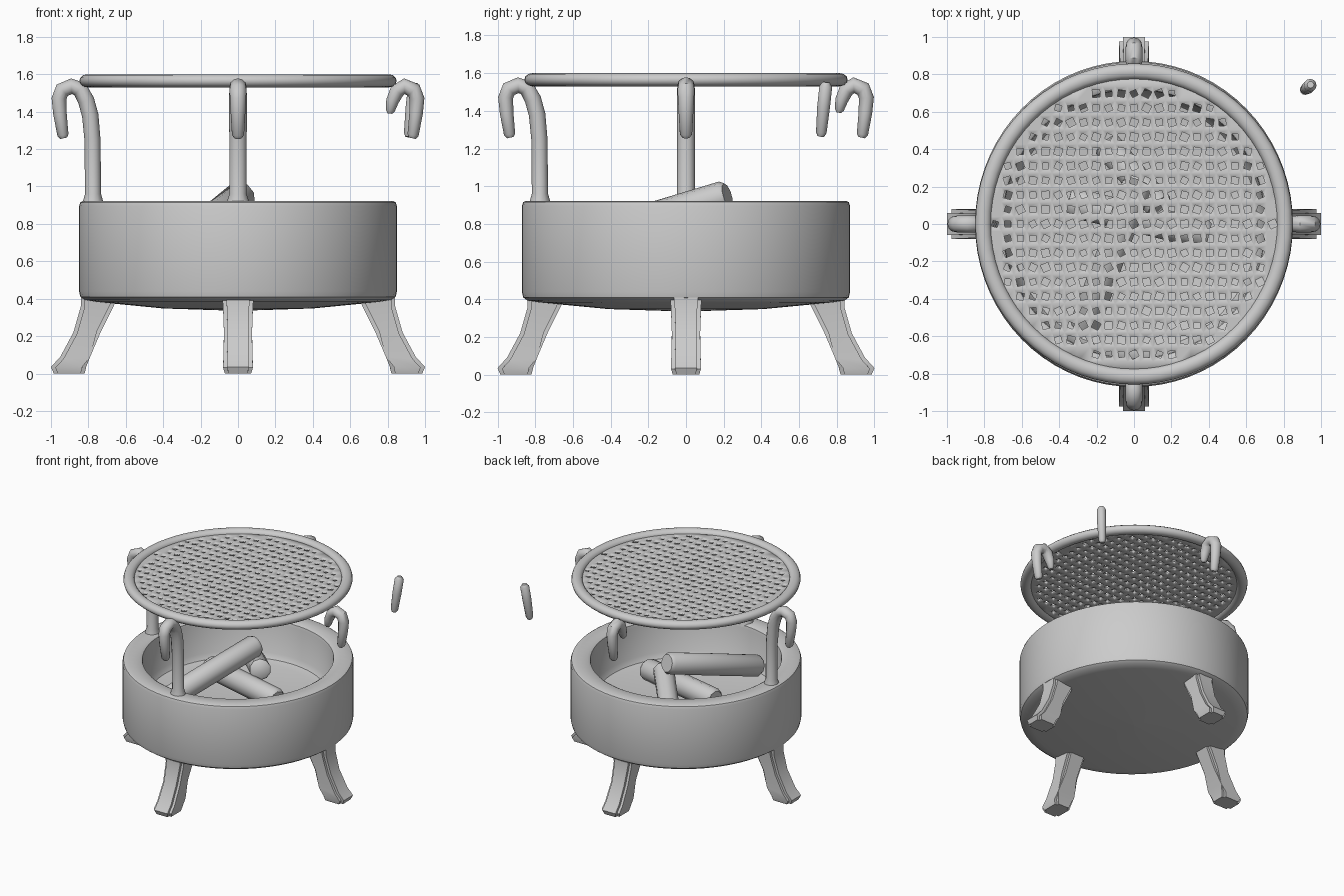
import bpy, bmesh, math, random
from mathutils import Vector, Matrix

if "Cube" in bpy.data.objects:
    bpy.data.objects.remove(bpy.data.objects["Cube"])

random.seed(4)
GREY = bpy.data.materials.new("light grey")
GREY.diffuse_color = (0.6, 0.6, 0.6, 1)
GREY.use_nodes = True
GREY.node_tree.nodes["Principled BSDF"].inputs["Base Color"].default_value = GREY.diffuse_color


def finish(name, bm, angle=40, turn=0):
    bmesh.ops.remove_doubles(bm, verts=bm.verts, dist=1e-5)
    bmesh.ops.recalc_face_normals(bm, faces=bm.faces)
    bm.transform(Matrix.Rotation(math.radians(turn), 4, 'Z'))
    me = bpy.data.meshes.new(name)
    bm.to_mesh(me)
    bm.free()
    me.shade_smooth()
    me.set_sharp_from_angle(angle=math.radians(angle))
    me.materials.append(GREY)
    ob = bpy.data.objects.new(name, me)
    bpy.context.collection.objects.link(ob)
    return ob


def skin(bm, rings, caps=True):
    loops = [[bm.verts.new(p) for p in r] for r in rings]
    n = len(loops[0])
    for a, b in zip(loops, loops[1:]):
        for i in range(n):
            j = (i + 1) % n
            bm.faces.new((a[i], a[j], b[j], b[i]))
    if caps:
        bm.faces.new(loops[0])
        bm.faces.new(loops[-1])


def lathe(name, profile, sy=1.0, n=72, angle=40):
    bm = bmesh.new()
    rings = [[(r * math.cos(2 * math.pi * k / n), sy * r * math.sin(2 * math.pi * k / n), z)
              for k in range(n)] for r, z in profile]
    skin(bm, rings, caps=False)
    return finish(name, bm, angle)


def tube(name, points, widths, heights, side, sides=12, turn=0):
    """Sweep an ellipse along a path; side is the fixed width direction."""
    pts = [Vector(p) for p in points]
    rings = []
    for i, p in enumerate(pts):
        t = (pts[min(i + 1, len(pts) - 1)] - pts[max(i - 1, 0)]).normalized()
        s = (Vector(side) - t * t.dot(Vector(side))).normalized()
        u = t.cross(s)
        rings.append([p + s * widths[i] * math.cos(2 * math.pi * k / sides)
                      + u * heights[i] * math.sin(2 * math.pi * k / sides) for k in range(sides)])
    bm = bmesh.new()
    skin(bm, rings)
    return finish(name, bm, 45, turn)


# Fire bowl: thick wall, sunken floor, slightly domed underside
lathe("fire_bowl", [(0.001, 0.335), (0.4, 0.348), (0.76, 0.383), (0.82, 0.393), (0.843, 0.41),
                    (0.85, 0.44), (0.85, 0.895), (0.843, 0.915), (0.83, 0.922), (0.725, 0.922),
                    (0.705, 0.91), (0.70, 0.89), (0.685, 0.65), (0.66, 0.61), (0.60, 0.595),
                    (0.001, 0.59)], sy=1.025)

# Splayed legs
LEG = [(0.64, 0.84, 0.42, 0.085), (0.665, 0.84, 0.36, 0.08), (0.735, 0.88, 0.22, 0.075),
       (0.79, 0.95, 0.09, 0.078), (0.812, 1.0, 0.035, 0.08), (0.82, 0.985, 0.0, 0.07)]
for k, where in enumerate(("right", "back", "left", "front")):
    bm = bmesh.new()
    skin(bm, [[(a, -w, z), (b, -w, z), (b, w, z), (a, w, z)] for a, b, z, w in LEG])
    long_edges = [e for e in bm.edges
                  if abs(e.verts[0].co.z - e.verts[1].co.z) > 0.01]
    bmesh.ops.bevel(bm, geom=long_edges, offset=0.02, segments=2, affect='EDGES')
    finish(where + "_leg", bm, 40, 90 * k)

# Grate rim: rounded band
lathe("grate_rim", [(0.806 + 0.042 * math.cos(t * math.pi / 6), 1.565 + 0.035 * math.sin(t * math.pi / 6))
                    for t in range(13)], sy=1.012, angle=60)

# Grate plate: grid of cells, each with a small rough square hole
bm = bmesh.new()
DX, DY, R = 0.0675, 0.0775, 0.80


def clamp(x, y):
    d = math.hypot(x, y)
    f = R / d if d > R else 1
    return bm.verts.new((x * f, y * f, 1.56))


for i in range(-12, 13):
    for j in range(-11, 12):
        cx, cy = i * DX, j * DY
        corners = [(cx + sx * DX / 2, cy + sy * DY / 2)
                   for sx, sy in ((-1, -1), (1, -1), (1, 1), (-1, 1))]
        if min(math.hypot(*c) for c in corners) > R - 0.005:
            continue
        outer = [clamp(*c) for c in corners]
        if math.hypot(cx, cy) < 0.745:
            turn = random.uniform(-0.5, 0.5)
            size = random.uniform(0.021, 0.029)
            hole = [bm.verts.new((cx + size * math.cos(turn + math.pi * (q / 2 - 0.75)),
                                  cy + size * math.sin(turn + math.pi * (q / 2 - 0.75)), 1.56))
                    for q in range(4)]
            for q in range(4):
                r = (q + 1) % 4
                bm.faces.new((outer[q], outer[r], hole[r], hole[q]))
        else:
            bm.faces.new(outer)
grate = finish("grate_plate", bm, 30)
mod = grate.modifiers.new("thickness", 'SOLIDIFY')
mod.thickness = 0.022
mod.offset = 0

# Hooks: shared outer curl, then either a full post or a short broken end
CURL = [(0.932, 1.258), (0.936, 1.275), (0.952, 1.39), (0.957, 1.47), (0.94, 1.515), (0.89, 1.536)]
CURL_R = [0.018, 0.03, 0.036, 0.04, 0.042, 0.042]
POST = [(0.845, 1.52), (0.812, 1.46), (0.79, 1.38), (0.778, 1.25), (0.775, 0.96), (0.775, 0.90)]
POST_R = [0.043, 0.044, 0.044, 0.043, 0.043, 0.06]
STUB = [(0.85, 1.51), (0.825, 1.455), (0.814, 1.405), (0.812, 1.39)]
STUB_R = [0.04, 0.034, 0.024, 0.012]
for k, (where, end, end_r) in enumerate((("right", STUB, STUB_R), ("back", STUB, STUB_R),
                                         ("left", POST, POST_R), ("front", POST, POST_R))):
    radii = CURL_R + end_r
    tube(where + ("_hook" if end is STUB else "_post_hook"), [(x, 0, z) for x, z in CURL + end],
         [r * 1.08 for r in radii], radii, (0, 1, 0), turn=90 * k)

# Loose hook tip floating beside the grate
tube("loose_hook_tip", [(0.912, 0.715, 1.265), (0.915, 0.718, 1.285), (0.93, 0.73, 1.42),
                        (0.942, 0.742, 1.53), (0.944, 0.745, 1.552)],
     [0.018, 0.028, 0.034, 0.034, 0.018], [0.018, 0.028, 0.034, 0.034, 0.018], (1, 0, 0))

# Logs piled in the bowl
LOGS = (("leaning_log", (0.02, 0.22, 0.95), (-0.27, -0.56, 0.71), 0.085),
        ("lower_log", (-0.35, 0.12, 0.71), (0.40, -0.06, 0.70), 0.085),
        ("back_log", (0.14, 0.09, 0.82), (-0.15, 0.43, 0.70), 0.08))
for name, a, b, r in LOGS:
    a, b = Vector(a), Vector(b)
    tube(name, [a.lerp(b, t) for t in (0, 0.03, 0.5, 0.97, 1)],
         [r * 0.8, r, r * 1.03, r, r * 0.8], [r * 0.8, r, r * 0.97, r, r * 0.8], (0, 0, 1), sides=10)
